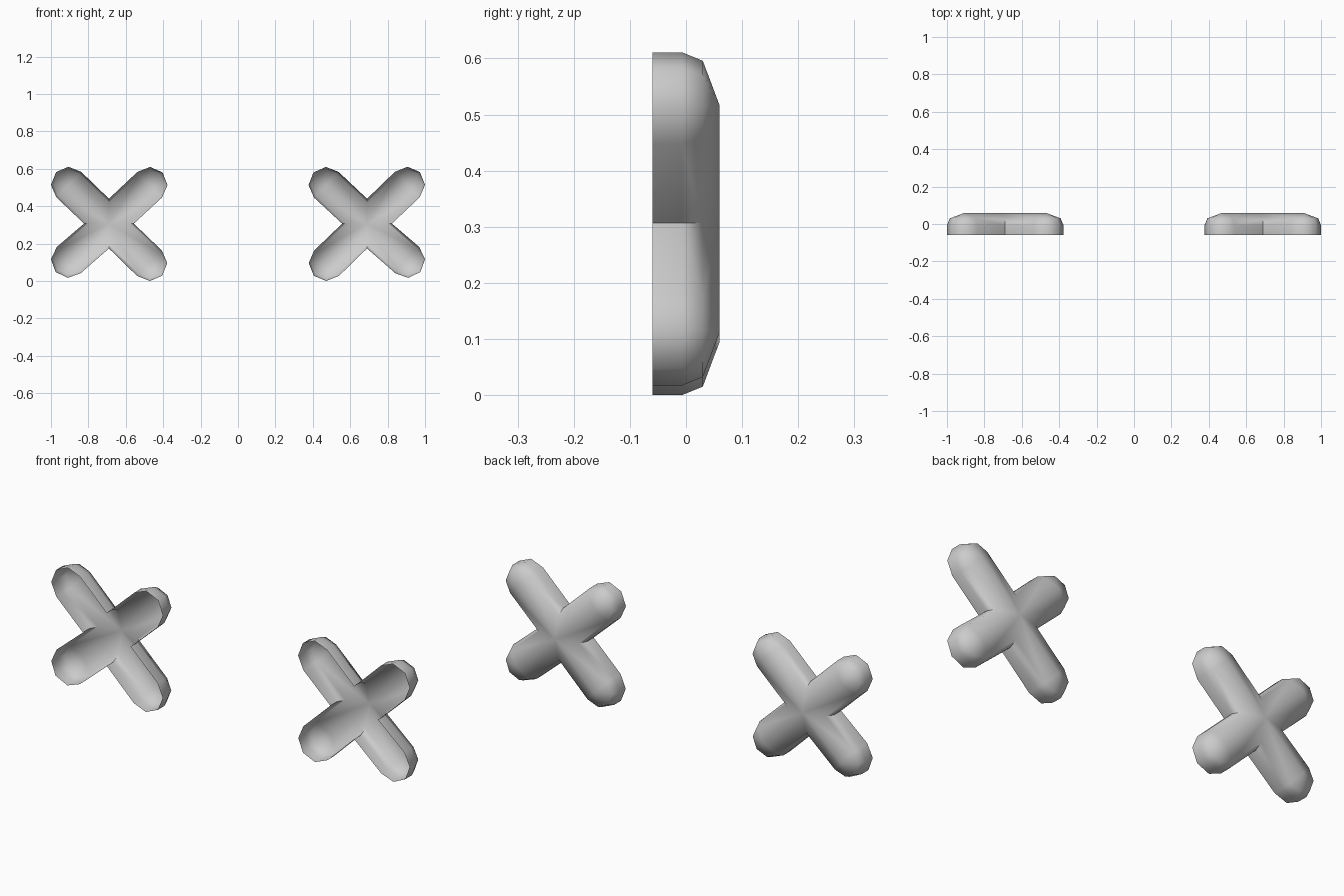
import bpy, bmesh
from math import atan2, cos, sin, pi

if "Cube" in bpy.data.objects:
    bpy.data.objects.remove(bpy.data.objects["Cube"])

R = 0.095                                  # arm half width
CENTER = (0.69, 0.307)
NOTCH = 0.133                              # distance from centre to inner corners
# arm tip centres (x, z), counter-clockwise seen from the front
TIPS = [(0.905, 0.516), (0.472, 0.515), (0.473, 0.095), (0.905, 0.112)]
# shell rings (scale of the outline, y): open front rim, wall top, shoulder
RINGS = [(1.0, -0.06), (1.0, -0.007), (0.84, 0.03)]
RIDGE_Y = 0.06
SEG = 4                                    # segments in each rounded tip


def outline(scale):
    """24 point cross outline: inner corner, then rounded tip, four times."""
    pts = []
    cx, cz = CENTER
    for i, (tx, tz) in enumerate(TIPS):
        n = i * pi / 2
        pts.append((cx + NOTCH * scale * cos(n), cz + NOTCH * scale * sin(n)))
        a = atan2(tz - cz, tx - cx)
        for k in range(SEG + 1):
            t = a - pi / 2 + pi * k / SEG
            pts.append((tx + R * scale * cos(t), tz + R * scale * sin(t)))
    return pts


bm = bmesh.new()
rings = [[bm.verts.new((x, y, z)) for x, z in outline(s)] for s, y in RINGS]
n = len(rings[0])

# side walls and shoulders
for lo, hi in zip(rings, rings[1:]):
    for i in range(n):
        j = (i + 1) % n
        bm.faces.new((lo[j], lo[i], hi[i], hi[j]))

# ridged back of every arm, meeting in the middle
mid = bm.verts.new((CENTER[0], RIDGE_Y, CENTER[1]))
top = rings[-1]
step = SEG + 2
for a, (tx, tz) in enumerate(TIPS):
    tip = bm.verts.new((tx, RIDGE_Y, tz))
    b = a * step
    bm.faces.new((mid, tip, top[b + 1], top[b]))
    for k in range(1, SEG + 1):
        bm.faces.new((tip, top[b + k + 1], top[b + k]))
    bm.faces.new((mid, top[(b + step) % n], top[b + step - 1], tip))

# make the domed back face outwards
bm.normal_update()
if sum(f.normal.y for f in bm.faces) < 0:
    bmesh.ops.reverse_faces(bm, faces=bm.faces[:])

mesh = bpy.data.meshes.new("cross_shells")
bm.to_mesh(mesh)
bm.free()
obj = bpy.data.objects.new("cross_shells", mesh)
bpy.context.collection.objects.link(obj)
bpy.context.view_layer.objects.active = obj
obj.select_set(True)
bpy.ops.object.shade_smooth_by_angle(angle=1.1)

# second cross on the other side
mirror = obj.modifiers.new("Mirror", 'MIRROR')
mirror.use_axis[0] = True
mirror.use_mirror_merge = False
